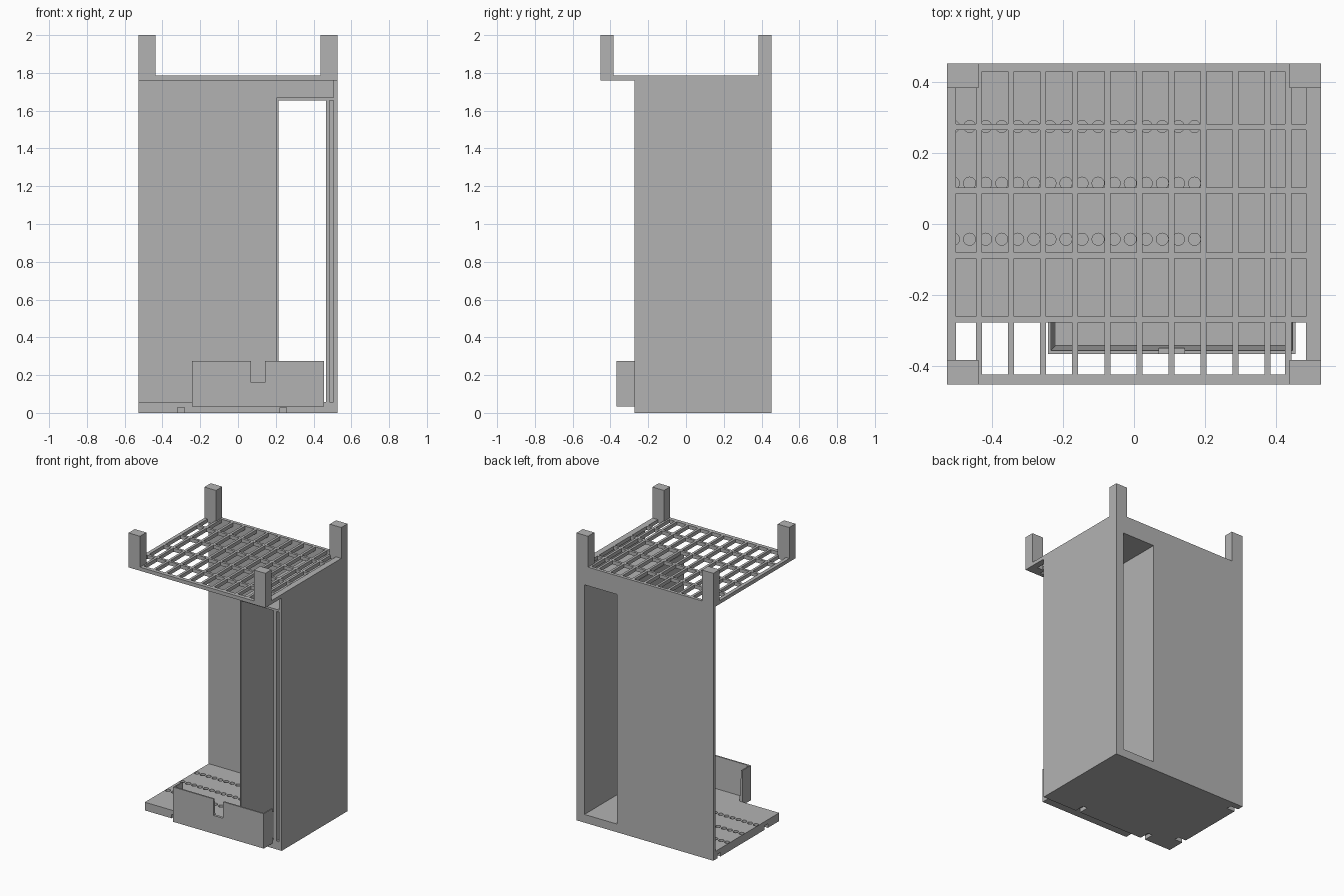
import bpy
import bmesh
from mathutils import Matrix, Vector

cube = bpy.data.objects.get("Cube")
if cube:
    bpy.data.objects.remove(cube, do_unlink=True)

grey = bpy.data.materials.new("plain grey")
grey.use_nodes = True
grey.diffuse_color = (0.45, 0.45, 0.45, 1)
grey.node_tree.nodes["Principled BSDF"].inputs["Base Color"].default_value = (0.45, 0.45, 0.45, 1)

# Overall extents
W, D = 0.527, 0.452          # half width and half depth
FRONT = -0.272               # front edge of the cabinet
FLOOR, ROOF, RIM = 0.057, 1.76, 1.785


def add_box(bm, x, y, z, taper=0.0):
    """Box between the given ranges; taper draws the bottom face inward."""
    size = Vector((x[1] - x[0], y[1] - y[0], z[1] - z[0]))
    mid = Vector((x[0] + x[1], y[0] + y[1], z[0] + z[1])) / 2
    geo = bmesh.ops.create_cube(bm, size=1)
    for v in geo["verts"]:
        low = v.co.z < 0
        v.co = v.co * size + mid
        if low and taper:
            v.co.x += taper if v.co.x < mid.x else -taper
            v.co.y += taper if v.co.y < mid.y else 0


def add_cylinder(bm, x, y, z, r):
    bmesh.ops.create_cone(bm, cap_ends=True, segments=20, radius1=r, radius2=r,
                          depth=z[1] - z[0],
                          matrix=Matrix.Translation((x, y, sum(z) / 2)))


def finish(bm, name):
    mesh = bpy.data.meshes.new(name)
    bm.to_mesh(mesh)
    bm.free()
    mesh.materials.append(grey)
    obj = bpy.data.objects.new(name, mesh)
    bpy.context.collection.objects.link(obj)
    return obj


def box(name, x, y, z):
    bm = bmesh.new()
    add_box(bm, x, y, z)
    return finish(bm, name)


def cut(obj, bm, name):
    """Subtract the solids in bm from obj."""
    cutter = finish(bm, name)
    cutter.hide_render = True
    cutter.hide_set(True)
    cutter.display_type = "WIRE"
    mod = obj.modifiers.new("cut", "BOOLEAN")
    mod.object = cutter
    mod.operation = "DIFFERENCE"
    mod.solver = "EXACT"
    bpy.context.view_layer.objects.active = obj
    bpy.ops.object.modifier_apply(modifier=mod.name)
    bpy.data.objects.remove(cutter, do_unlink=True)


# Floor with three rows of blind holes and keyhole slots underneath
floor = box("floor", (-W, W), (FRONT, D), (0, FLOOR))
bm = bmesh.new()
for y in (-0.043, 0.115, 0.275):
    for i in range(16):
        add_cylinder(bm, -0.509 + 0.0453 * i, y, (0.025 + 0.01, 0.1), 0.017)
for x in (-0.302, 0.24):
    add_box(bm, (x - 0.018, x + 0.018), (-0.4, -0.2), (-0.1, 0.028))
for y in (-0.13, 0.39):
    add_box(bm, (-0.7, -0.465), (y - 0.018, y + 0.018), (-0.1, 0.028))
cut(floor, bm, "floor_cutter")

# Back wall with a tall window
back = box("back_wall", (-W, W), (0.43, D), (FLOOR, ROOF))
bm = bmesh.new()
add_box(bm, (0.215, 0.465), (0.3, 0.6), (FLOOR, 1.655))
cut(back, bm, "window_cutter")

# Side compartment: outer wall, inner lining with a slit between, divider, shelf
box("outer_wall", (0.505, W), (FRONT, 0.43), (FLOOR, ROOF))
box("inner_lining", (0.465, 0.485), (FRONT, 0.43), (FLOOR, 1.655))
box("divider", (0.205, 0.215), (FRONT, 0.43), (FLOOR, 1.655))
box("compartment_shelf", (0.205, 0.505), (FRONT, 0.43), (1.655, 1.67))

# Top grate: a sheet of strips with open cells, thickened downward
bars_x = [-0.437 + 0.0904 * i for i in range(10)] + [0.435]
bars_y = [-0.269, -0.089, 0.094, 0.274]
half = 0.0085
xs = [-W, -0.502] + [b + s for b in bars_x for s in (-half, half)] + [0.485, W]
ys = [-D, -0.425] + [b + s for b in bars_y for s in (-half, half)] + [0.43, D]
bm = bmesh.new()
grid = [[bm.verts.new((x, y, RIM)) for y in ys] for x in xs]
for i in range(len(xs) - 1):
    for j in range(len(ys) - 1):
        if i % 2 and j % 2:
            continue
        bm.faces.new((grid[i][j], grid[i + 1][j], grid[i + 1][j + 1], grid[i][j + 1]))
grate = finish(bm, "top_grate")
solid = grate.modifiers.new("thickness", "SOLIDIFY")
solid.thickness = RIM - ROOF
solid.offset = -1

# Four corner posts
for sx, side in ((-1, "right"), (1, "left")):
    for sy, end in ((-1, "front"), (1, "back")):
        box(f"{end}_{side}_post", sorted((sx * 0.438, sx * W)),
            sorted((sy * 0.383, sy * D)), (ROOF, 2))

# Front tray with sloped inner walls and a notch in its lip
tray = box("front_tray", (-0.243, 0.455), (-0.367, FRONT), (0.033, 0.275))
bm = bmesh.new()
add_box(bm, (-0.235, 0.447), (-0.357, -0.2), (0.055, 0.28), taper=0.014)
cut(tray, bm, "tray_cutter")
bm = bmesh.new()
add_box(bm, (0.07, 0.143), (-0.5, -0.3), (0.16, 0.4))
cut(tray, bm, "notch_cutter")
